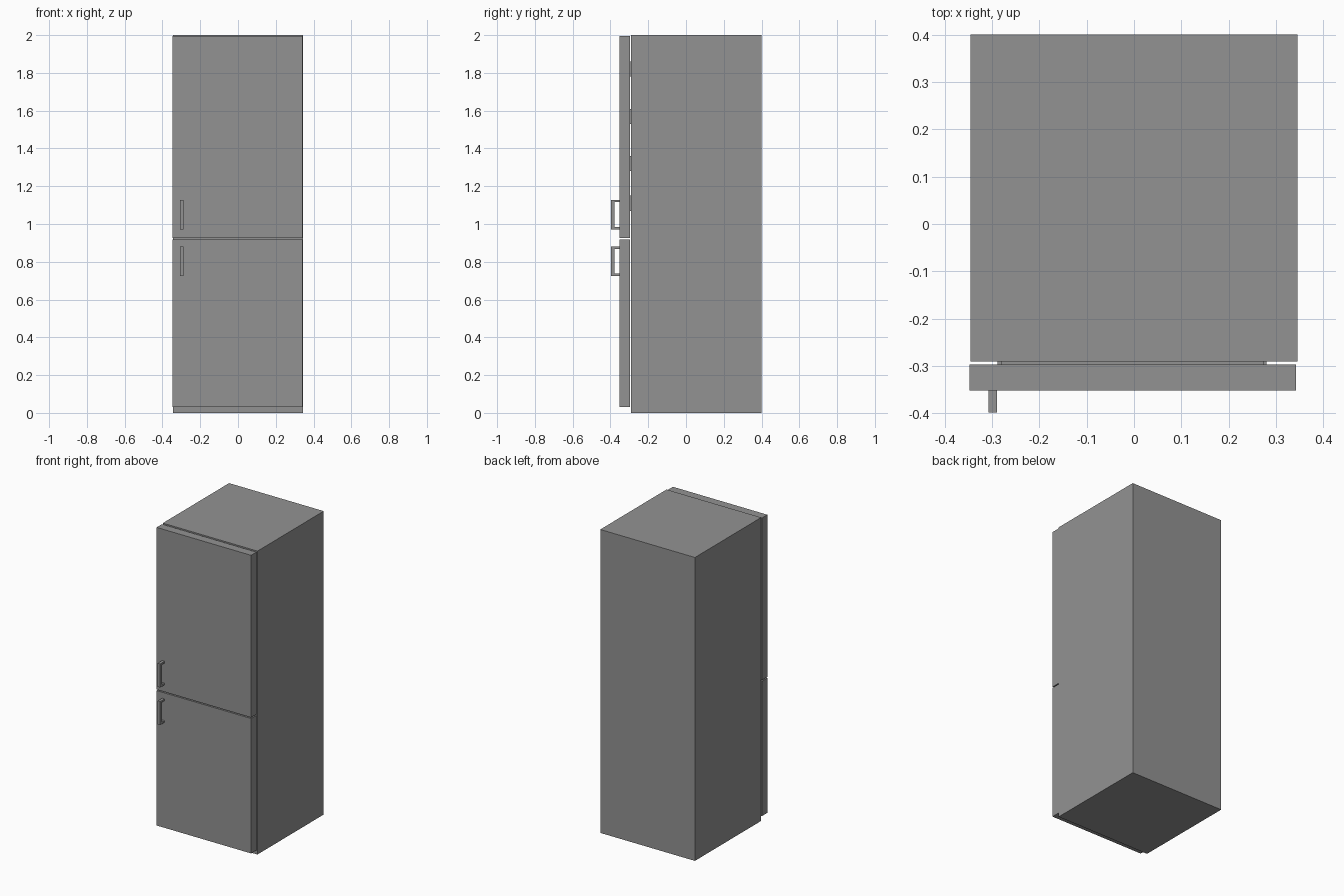
import bpy, bmesh
from mathutils import Vector

if "Cube" in bpy.data.objects:
    bpy.data.objects.remove(bpy.data.objects["Cube"])

grey = bpy.data.materials.new("steel_grey")
grey.diffuse_color = (0.29, 0.29, 0.29, 1)
grey.use_nodes = True
grey.node_tree.nodes["Principled BSDF"].inputs["Base Color"].default_value = grey.diffuse_color


def make(name, bm):
    me = bpy.data.meshes.new(name)
    bm.to_mesh(me)
    bm.free()
    me.materials.append(grey)
    ob = bpy.data.objects.new(name, me)
    bpy.context.collection.objects.link(ob)
    return ob


def add_box(bm, x0, x1, y0, y1, z0, z1):
    vs = bmesh.ops.create_cube(bm, size=1)["verts"]
    size = Vector((x1 - x0, y1 - y0, z1 - z0))
    mid = Vector((x0 + x1, y0 + y1, z0 + z1)) / 2
    for v in vs:
        v.co = v.co * size + mid


def boxes(name, *specs):
    bm = bmesh.new()
    for s in specs:
        add_box(bm, *s)
    return make(name, bm)


# Cabinet shell with a fridge and a freezer compartment
cabinet = boxes("cabinet", (-0.345, 0.345, -0.29, 0.4, 0, 2))
cutter = boxes("compartment_cutter",
               (-0.3, 0.3, -0.35, 0.35, 0.95, 1.95),
               (-0.3, 0.3, -0.35, 0.35, 0.06, 0.9))
cutter.hide_render = True
cut = cabinet.modifiers.new("compartments", "BOOLEAN")
cut.operation = 'DIFFERENCE'
cut.object = cutter
bpy.context.view_layer.update()
hollow = bpy.data.meshes.new_from_object(
    cabinet.evaluated_get(bpy.context.evaluated_depsgraph_get()))
cabinet.modifiers.clear()
cabinet.data = hollow
bpy.data.objects.remove(cutter)

# Doors
boxes("fridge_door", (-0.347, 0.342, -0.352, -0.297, 0.926, 1.995))
boxes("freezer_door", (-0.347, 0.342, -0.352, -0.297, 0.03, 0.919))

# Bracket handles: grip bar with two posts
for name, z0, z1 in (("fridge_handle", 0.972, 1.128), ("freezer_handle", 0.725, 0.88)):
    x0, x1 = -0.307, -0.289
    boxes(name, (x0, x1, -0.398, -0.379, z0, z1),
          (x0, x1, -0.379, -0.352, z0, z0 + 0.012),
          (x0, x1, -0.379, -0.352, z1 - 0.012, z1))

# Open trays on the inside of the fridge door
for i, z in enumerate((1.07, 1.28, 1.53, 1.78)):
    x0, x1, y0, y1, t, h = -0.288, 0.28, -0.297, -0.2, 0.008, 0.08
    boxes(f"door_tray_{i + 1}", (x0, x1, y0, y1, z, z + t),
          (x0, x0 + t, y0, y1, z + t, z + h),
          (x1 - t, x1, y0, y1, z + t, z + h),
          (x0 + t, x1 - t, y1 - t, y1, z + t, z + h))

# Shelves inside the compartments
for i, z in enumerate((0.34, 0.62, 1.2, 1.45, 1.7)):
    boxes(f"shelf_{i + 1}", (-0.3, 0.3, -0.16, 0.35, z, z + 0.01))
